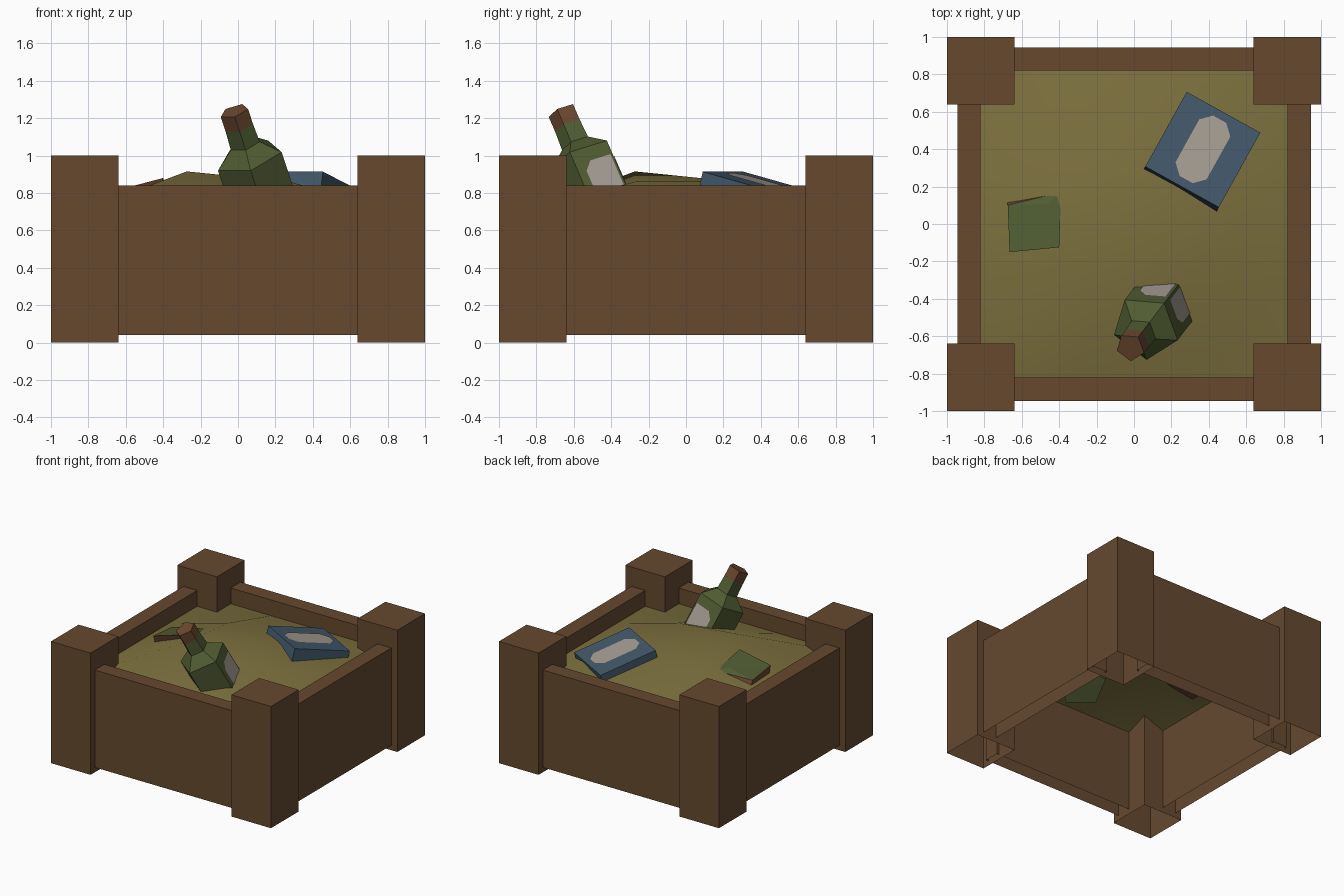
import bpy, bmesh, math
from mathutils import Vector, Matrix

if "Cube" in bpy.data.objects:
    bpy.data.objects.remove(bpy.data.objects["Cube"])


def material(name, rgb):
    m = bpy.data.materials.new(name)
    lin = [(c / 255 / 12.92) if c < 10 else ((c / 255 + 0.055) / 1.055) ** 2.4 for c in rgb]
    m.diffuse_color = (*lin, 1)
    m.use_nodes = True
    m.node_tree.nodes["Principled BSDF"].inputs["Base Color"].default_value = m.diffuse_color
    return m


WOOD = material("brown_wood", (102, 73, 47))
SAND = material("olive_sand", (124, 112, 62))
GREEN = material("green_glass", (80, 92, 50))
BLUE = material("blue_cover", (66, 88, 105))
LABEL = material("pale_label", (164, 156, 146))
RUST = material("rust_brown", (108, 72, 48))


def make(name, bm, mats, smooth=False):
    me = bpy.data.meshes.new(name)
    for f in bm.faces:
        f.smooth = smooth
    bm.to_mesh(me)
    bm.free()
    for m in mats:
        me.materials.append(m)
    ob = bpy.data.objects.new(name, me)
    bpy.context.collection.objects.link(ob)
    return ob


def box(name, lo, hi, mat, open_bottom=True):
    lo, hi = Vector(lo), Vector(hi)
    bm = bmesh.new()
    bmesh.ops.create_cube(bm, size=1)
    if open_bottom:
        bm.normal_update()
        bmesh.ops.delete(bm, geom=[f for f in bm.faces if f.normal.z < -0.9], context='FACES')
    for v in bm.verts:
        v.co = Vector([(lo[i] + hi[i]) / 2 + v.co[i] * (hi[i] - lo[i]) for i in range(3)])
    return make(name, bm, [mat])


def polygon_plate(name, pts, mat, out):
    bm = bmesh.new()
    f = bm.faces.new([bm.verts.new(p) for p in pts])
    f.normal_update()
    if f.normal.dot(out) < 0:
        f.normal_flip()
    return make(name, bm, [mat])


# corner posts, hollow underneath
for sx in (-1, 1):
    for sy in (-1, 1):
        box("corner_post", (0.82 * sx - 0.18, 0.82 * sy - 0.18, 0),
            (0.82 * sx + 0.18, 0.82 * sy + 0.18, 1), WOOD)

# side panels
for s in (-1, 1):
    a, b = sorted((0.82 * s, 0.945 * s))
    box("side_panel_y", (-0.66, a, 0.04), (0.66, b, 0.84), WOOD)
    box("side_panel_x", (a, -0.66, 0.04), (b, 0.66, 0.84), WOOD)

# sand: coarse grid with a raised middle
bm = bmesh.new()
bmesh.ops.create_grid(bm, x_segments=3, y_segments=3, size=0.82)
for v in bm.verts:
    if max(abs(v.co.x), abs(v.co.y)) > 0.5:
        v.co.z = 0.71
    elif v.co.x < 0 and v.co.y < 0:
        v.co.z = 0.915
    else:
        v.co.z = 0.86
make("sand_fill", bm, [SAND], smooth=True)

# book: tilted box, high at the front edge
u = Vector((0.875, -0.485, 0))
v = Vector((0.50, 0.83, -0.24))
v = (v - u * v.dot(u)).normalized()
u.normalize()
n = u.cross(v)
centre = Vector((0.368, 0.398, 0.857))
frame = Matrix((u, v, n)).transposed()
bm = bmesh.new()
bmesh.ops.create_cube(bm, size=1)
for p in bm.verts:
    p.co = centre + frame @ Vector((p.co.x * 0.45, p.co.y * 0.47, (p.co.z - 0.5) * 0.11))
make("book", bm, [BLUE])

# book label: long octagon
w, h, c = 0.095, 0.19, 0.055
octagon = [(w, h - c), (w - c, h), (c - w, h), (-w, h - c),
           (-w, c - h), (c - w, -h), (w - c, -h), (w, c - h)]
polygon_plate("book_label", [centre + frame @ Vector((x, y, 0.004)) for x, y in octagon], LABEL, n)

# bottle: five-sided lathe on a leaning axis
tip = Vector((-0.02, -0.66, 1.237))
d = Vector((-0.29, -0.38, 0.88)).normalized()
e1 = Vector((0.607, 0.795, 0))
e1 = (e1 - d * e1.dot(d)).normalized()
e2 = d.cross(e1)


def on_bottle(s, r, k):
    a = k * math.tau / 5
    return tip - d * s + e1 * (r * math.cos(a)) + e2 * (r * math.sin(a))


bm = bmesh.new()
profile = [(0, 0.08), (0.09, 0.08), (0.2, 0.085), (0.28, 0.187), (0.7, 0.187)]
rings = [[bm.verts.new(on_bottle(s, r, k)) for k in range(5)] for s, r in profile]
for i in range(len(rings) - 1):
    for k in range(5):
        j = (k + 1) % 5
        f = bm.faces.new((rings[i][k], rings[i][j], rings[i + 1][j], rings[i + 1][k]))
        f.material_index = 1 if i == 0 else 0
bm.faces.new(rings[0]).material_index = 1
bm.faces.new(rings[-1])
bmesh.ops.recalc_face_normals(bm, faces=bm.faces)
make("bottle", bm, [GREEN, RUST])

# bottle label: one plate on each of the two upper facets
for side in (-1, 1):
    p0, p1 = on_bottle(0, 0.187, 0), on_bottle(0, 0.187, side)
    out = ((p0 + p1) / 2 - tip).normalized()
    shape = [(0.06, 0.36), (0.6, 0.36), (0.8, 0.41), (0.8, 0.55), (0.6, 0.6), (0.06, 0.6)]
    polygon_plate("bottle_label", [p0.lerp(p1, t) - d * s + out * 0.004 for t, s in shape], LABEL, out)

# broken shard: green upper faces, rust underside
A, B, C, D, E = [Vector(p) for p in ((-0.675, 0.10, 0.785), (-0.39, 0.17, 0.815),
                                     (-0.40, -0.125, 0.88), (-0.665, -0.15, 0.81),
                                     (-0.465, 0.105, 0.835))]
bm = bmesh.new()
a, b, c_, d_, e = [bm.verts.new(p) for p in (A, B, C, D, E)]
low = [bm.verts.new(p + Vector((0, 0.04, z - p.z))) for p, z in ((A, 0.69), (B, 0.70), (C, 0.71), (D, 0.69))]
for f in ((d_, c_, e), (d_, e, a), (a, e, b), (e, c_, b)):
    bm.faces.new(f)
top = [a, b, c_, d_]
for i in range(4):
    j = (i + 1) % 4
    bm.faces.new((top[i], top[j], low[j], low[i])).material_index = 1
bm.faces.new(low).material_index = 1
bmesh.ops.recalc_face_normals(bm, faces=bm.faces)
make("shard", bm, [GREEN, RUST])
